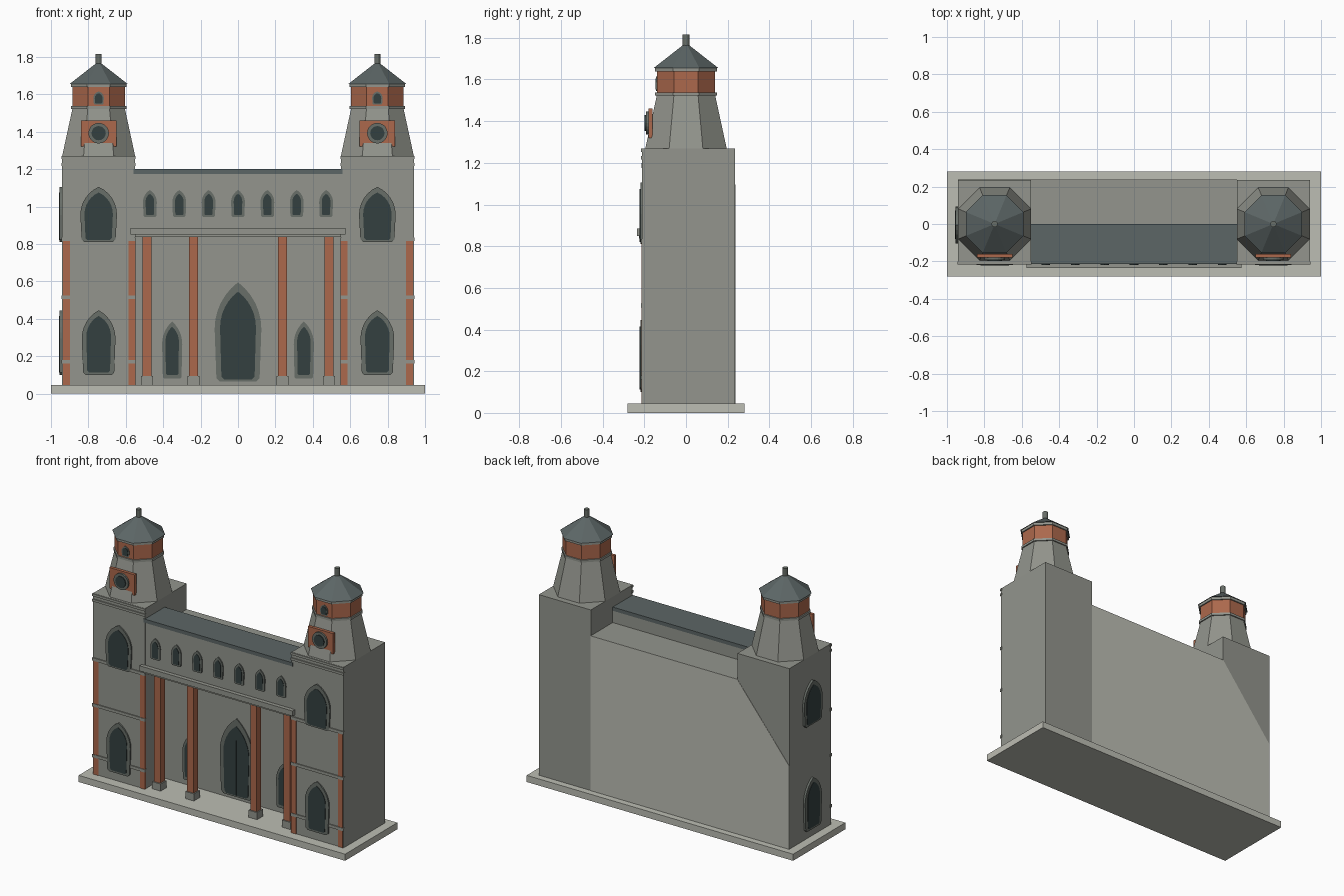
import bpy, bmesh, math
from mathutils import Matrix, Vector

if "Cube" in bpy.data.objects:
    bpy.data.objects.remove(bpy.data.objects["Cube"])


def material(name, r, g, b):
    m = bpy.data.materials.new(name)
    lin = [((c / 255 + 0.055) / 1.055) ** 2.4 for c in (r, g, b)]
    m.diffuse_color = (*lin, 1)
    m.use_nodes = True
    m.node_tree.nodes["Principled BSDF"].inputs["Base Color"].default_value = m.diffuse_color
    return m


STONE = material("grey_stone", 147, 149, 141)
PALE = material("pale_stone", 188, 189, 179)
BRICK = material("red_brick", 172, 104, 76)
SLATE = material("slate", 92, 102, 102)
FRAME = material("frame_grey", 104, 110, 104)
GLASS = material("dark_glass", 52, 64, 64)


def finish(name, bm, mat):
    bmesh.ops.recalc_face_normals(bm, faces=bm.faces)
    me = bpy.data.meshes.new(name)
    bm.to_mesh(me)
    bm.free()
    me.materials.append(mat)
    ob = bpy.data.objects.new(name, me)
    bpy.context.collection.objects.link(ob)
    return ob


def box(name, mat, x0, x1, y0, y1, z0, z1):
    bm = bmesh.new()
    bmesh.ops.create_cube(bm, size=1)
    for v in bm.verts:
        v.co = Vector(((x0 + x1) / 2 + v.co.x * (x1 - x0),
                       (y0 + y1) / 2 + v.co.y * (y1 - y0),
                       (z0 + z1) / 2 + v.co.z * (z1 - z0)))
    return finish(name, bm, mat)


def ring(name, mat, x, z0, z1, a0, a1, sides=8):
    """Upright prism or cone, a0 and a1 being centre-to-flat distances."""
    k = math.cos(math.pi / sides)
    bm = bmesh.new()
    bmesh.ops.create_cone(bm, cap_ends=True, segments=sides, radius1=a0 / k, radius2=a1 / k,
                          depth=z1 - z0,
                          matrix=Matrix.Translation((x, 0, (z0 + z1) / 2)) @
                          Matrix.Rotation(math.pi / sides, 4, 'Z'))
    return finish(name, bm, mat)


def plate(name, mat, outline, place, depth):
    """Extrude a 2D outline; place(u, v, d) puts it on a wall."""
    bm = bmesh.new()
    back = [bm.verts.new(place(u, v, 0)) for u, v in outline]
    front = [bm.verts.new(place(u, v, depth)) for u, v in outline]
    bm.faces.new(front)
    bm.faces.new(back)
    n = len(outline)
    for i in range(n):
        bm.faces.new((back[i], back[(i + 1) % n], front[(i + 1) % n], front[i]))
    return finish(name, bm, mat)


def lancet(w, z0, z1, rise, n=6):
    """Pointed-arch outline with clipped lower corners."""
    c = (rise * rise - w * w) / (2 * w)
    r, top = w + c, math.atan2(rise, c)
    arc = [(r * math.cos(top * i / n) - c, z1 - rise + r * math.sin(top * i / n))
           for i in range(n)]
    cut = w * 0.15
    right = [(w - 1.5 * cut, z0), (w - 0.5 * cut, z0 + cut)] + arc
    return right + [(0, z1)] + [(-u, v) for u, v in reversed(right)]


def on_front(x, y):
    return lambda u, v, d: (x + u, y - d, v)


def on_left(x, y):
    return lambda u, v, d: (x - d, y + u, v)


def window(name, place, w, z0, z1, rise, gw, g0, g1, depth=0.007):
    plate(name + "_frame", FRAME, lancet(w, z0, z1, rise), place, depth)
    plate(name + "_glass", GLASS, lancet(gw, g0, g1, rise * gw / w), place, depth + 0.003)


FRONT, BACK, PORCH = -0.208, 0.235, -0.01
LEDGE = 1.095

# Plinth, recessed hall wall and the storey that overhangs the porch
box("plinth", PALE, -1, 1, -0.28, 0.28, 0, 0.045)
box("hall_back", STONE, -0.55, 0.55, PORCH, BACK, 0.045, LEDGE)
box("upper_storey", STONE, -0.55, 0.55, FRONT, 0, 0.84, 1.175)
box("hall_roof", SLATE, -0.56, 0.56, FRONT - 0.006, 0, 1.175, 1.2)
plate("back_wall", PALE, [(-0.94, 0.045), (0.55, 0.045), (0.55, LEDGE), (-0.55, LEDGE), (-0.94, 0.61)],
      lambda u, v, d: (u, BACK + d, v), 0.002)

# Balcony beam over the columns
box("beam", STONE, -0.575, 0.575, -0.235, FRONT, 0.85, 0.885)
box("beam_lip", STONE, -0.55, 0.55, -0.226, FRONT, 0.838, 0.85)

# Row of small upper windows
for i in range(7):
    window(f"small_window_{i + 1}", on_front(-0.471 + 0.157 * i, FRONT),
           0.037, 0.945, 1.088, 0.065, 0.023, 0.955, 1.068)

# Main door with its centre seam
window("door", on_front(0, PORCH), 0.125, 0.065, 0.595, 0.25, 0.096, 0.075, 0.545)
box("door_seam", GLASS, -0.004, 0.004, PORCH - 0.015, PORCH - 0.009, 0.08, 0.45)

for s, side in ((-1, "left"), (1, "right")):
    # Porch lancets and free-standing columns
    window(side + "_lancet", on_front(0.352 * s, PORCH), 0.054, 0.08, 0.385, 0.12, 0.036, 0.1, 0.357)
    for j, x in enumerate((0.487, 0.237)):
        cx, cy = x * s, -0.148
        box(f"{side}_column_{j + 1}", BRICK, cx - 0.024, cx + 0.024, cy - 0.024, cy + 0.024, 0.09, 0.842)
        box(f"{side}_column_base_{j + 1}", STONE, cx - 0.032, cx + 0.032, cy - 0.032, cy + 0.032, 0.045, 0.093)

    # Tower shaft with brick corner strips and bands
    c = 0.745 * s
    box(side + "_tower", STONE, c - 0.195, c + 0.195, -0.21, BACK, 0.045, 1.27)
    for k, o in enumerate((-0.178, 0.172)):
        p = c + o * s
        box(f"{side}_corner_strip_{k + 1}", BRICK, p - 0.018, p + 0.018, -0.214, -0.2, 0.045, 0.82)
    for k, z in enumerate((0.17, 0.515, 0.825)):
        box(f"{side}_band_{k + 1}", STONE, c - 0.198, c + 0.198, -0.217, -0.2, z - 0.01, z + 0.01)
    for k, z in enumerate((1.226, 1.262)):
        box(f"{side}_cornice_{k + 1}", STONE, c - 0.198, c + 0.198, -0.217, -0.2, z - 0.009, z + 0.007)

    # Tower windows
    low = (0.09, 0.1, 0.445, 0.15, 0.066, 0.113, 0.415)
    high = (0.098, 0.81, 1.105, 0.15, 0.076, 0.82, 1.075)
    for label, size in (("lower", low), ("upper", high)):
        window(f"{side}_{label}_window", on_front(c, -0.21), *size, depth=0.009)
        if s < 0:
            window(f"end_{label}_window", on_left(-0.94, -0.005), *size, depth=0.014)

    # Octagonal belfry
    ring(side + "_belfry", STONE, c, 1.27, 1.524, 0.195, 0.14)
    ring(side + "_lower_trim", STONE, c, 1.522, 1.538, 0.148, 0.148)
    ring(side + "_brick_drum", BRICK, c, 1.538, 1.638, 0.14, 0.14)
    ring(side + "_upper_trim", STONE, c, 1.638, 1.656, 0.148, 0.148)
    ring(side + "_cone_roof", SLATE, c, 1.656, 1.773, 0.154, 0.004)
    ring(side + "_finial", FRAME, c, 1.75, 1.815, 0.016, 0.016, 12)

    # Brick panel with round window, and drum window
    box(side + "_panel", BRICK, c - 0.095, c + 0.095, -0.18, -0.16, 1.32, 1.46)
    for part, mat, r, d in (("ring", FRAME, 0.055, 0.012), ("glass", GLASS, 0.038, 0.018)):
        disc = [(r * math.cos(a * math.pi / 10), 1.392 + r * math.sin(a * math.pi / 10)) for a in range(20)]
        plate(f"{side}_round_{part}", mat, disc, on_front(c, -0.18), d)
    window(side + "_drum_window", on_front(c, -0.14), 0.028, 1.545, 1.615, 0.035, 0.021, 1.552, 1.605, depth=0.004)
